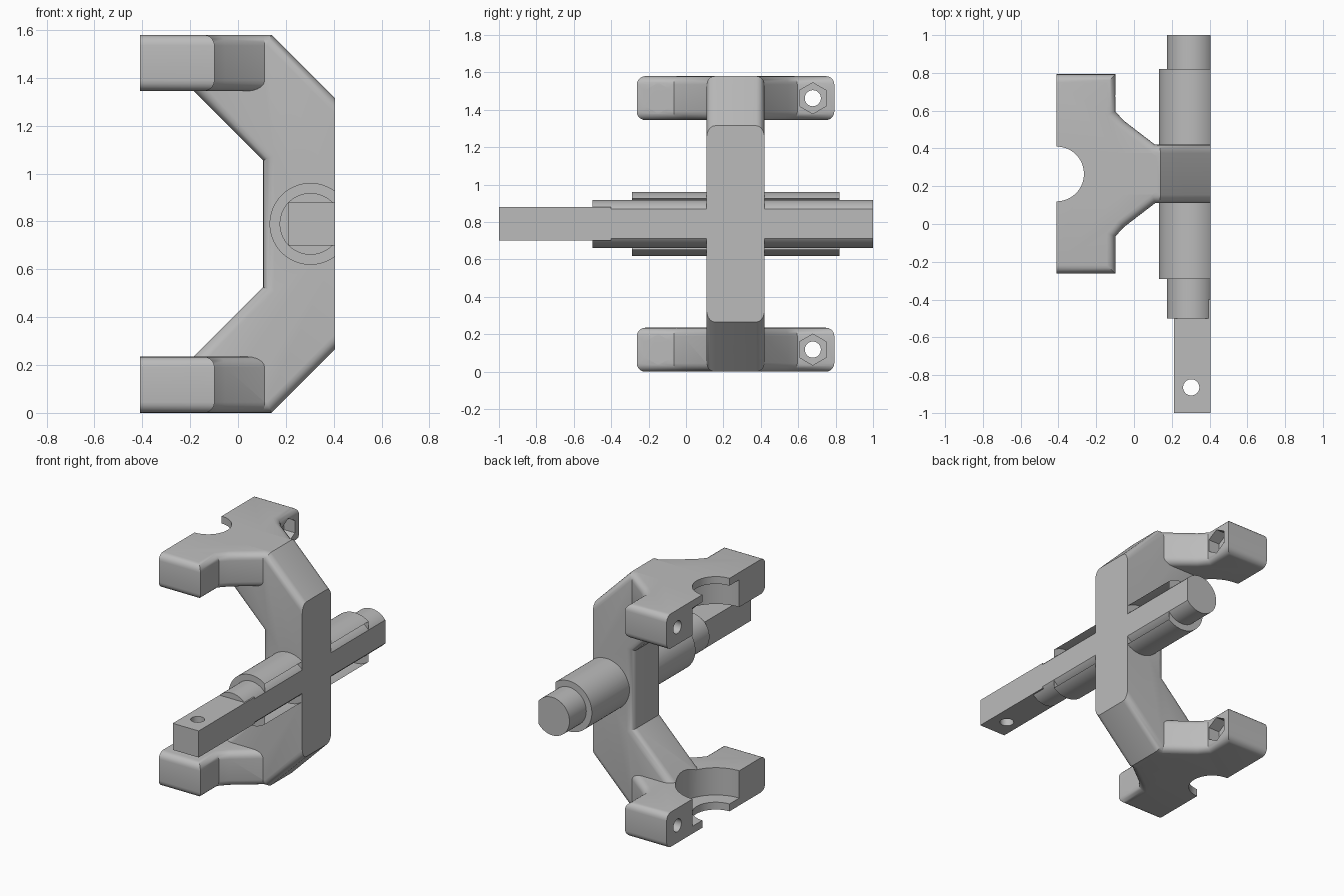
import bpy, bmesh
from mathutils import Vector

old = bpy.data.objects.get("Cube")
if old:
    bpy.data.objects.remove(old, do_unlink=True)

H = 1.58            # overall height
MID = H / 2
YC = 0.265          # centre plane of the yoke
FLAT = 0.405        # outer flat face
BACK = -0.41        # clamp mating face
AX = 0.303          # shaft axis x

grey = bpy.data.materials.new("plain_grey")
grey.use_nodes = True
grey.diffuse_color = (0.5, 0.5, 0.5, 1)
grey.node_tree.nodes["Principled BSDF"].inputs["Base Color"].default_value = (0.5, 0.5, 0.5, 1)


def finish(name, bm):
    bmesh.ops.recalc_face_normals(bm, faces=bm.faces)
    me = bpy.data.meshes.new(name)
    bm.to_mesh(me)
    bm.free()
    me.materials.append(grey)
    ob = bpy.data.objects.new(name, me)
    bpy.context.collection.objects.link(ob)
    return ob


def prism(name, points, offset, edge_rule=None, radius=0.0):
    """Extrude a closed outline by offset, rounding the edges the rule picks."""
    bm = bmesh.new()
    face = bm.faces.new([bm.verts.new(p) for p in points])
    ext = bmesh.ops.extrude_face_region(bm, geom=[face])
    moved = [g for g in ext["geom"] if isinstance(g, bmesh.types.BMVert)]
    bmesh.ops.translate(bm, verts=moved, vec=offset)
    bmesh.ops.recalc_face_normals(bm, faces=bm.faces)
    if edge_rule:
        edges = [e for e in bm.edges if edge_rule(e.verts[0].co, e.verts[1].co)]
        bmesh.ops.bevel(bm, geom=edges, offset=radius, segments=5,
                        profile=0.5, affect='EDGES', clamp_overlap=True)
    return finish(name, bm)


def rod(name, r, a, b, sides=64):
    a, b = Vector(a), Vector(b)
    bm = bmesh.new()
    bmesh.ops.create_cone(bm, cap_ends=True, segments=sides, radius1=r,
                          radius2=r, depth=(b - a).length)
    mat = (b - a).to_track_quat('Z', 'Y').to_matrix().to_4x4()
    mat.translation = (a + b) / 2
    bm.transform(mat)
    return finish(name, bm)


def box(name, lo, hi):
    pts = [(lo[0], lo[1], lo[2]), (hi[0], lo[1], lo[2]),
           (hi[0], hi[1], lo[2]), (lo[0], hi[1], lo[2])]
    return prism(name, pts, (0, 0, hi[2] - lo[2]))


def combine(target, tool, op):
    mod = target.modifiers.new("join", 'BOOLEAN')
    mod.operation = op
    mod.solver = 'EXACT'
    mod.object = tool
    bpy.context.view_layer.objects.active = target
    bpy.ops.object.modifier_apply(modifier=mod.name)
    bpy.data.objects.remove(tool, do_unlink=True)


# C-shaped arm, outline in the xz plane with rounded long edges
lower = [(-0.3, 0), (0.14, 0), (0.455, 0.315)]
inner = [(0.105, 0.525), (-0.3, 0.12)]
outline = (lower + [(x, H - z) for x, z in reversed(lower)]
           + [(x, H - z) for x, z in reversed(inner)] + inner)
yoke = prism("yoke_with_shaft", [(x, YC - 0.155, z) for x, z in outline], (0, 0.31, 0),
             lambda a, b: abs(a.y - b.y) < 1e-4 and max(a.x, b.x) > -0.29, 0.045)

# two clamp heads, outline in the xy plane with rounded rims
half = [(BACK, 0.528), (-0.098, 0.528), (-0.098, 0.33), (-0.053, 0.281), (0.118, 0.15)]
plan = [(x, YC - d) for x, d in half] + [(x, YC + d) for x, d in reversed(half)]


def rim(a, b):
    at_end = abs(a.x - b.x) < 1e-4 and (a.x < BACK + 0.01 or a.x > 0.11)
    return abs(a.z - b.z) < 1e-4 and not at_end


for base in (0, H - 0.235):
    clamp = prism("clamp", [(x, y, base) for x, y in plan], (0, 0, 0.235), rim, 0.045)
    combine(yoke, clamp, 'UNION')

# stepped cross shaft with a square tail
for r, y0, y1 in ((0.171, -0.29, 0.82), (0.129, -0.5, 1.0)):
    combine(yoke, rod("shaft", r, (AX, y0, MID), (AX, y1, MID)), 'UNION')
combine(yoke, box("tail", (0.211, -1, MID - 0.09), (0.45, -0.4, MID + 0.09)), 'UNION')

# flat outer side
combine(yoke, box("flat_cut", (FLAT, -2, -1), (1, 2, 3)), 'DIFFERENCE')

# bore through the clamps, wider between the thin outer lips
for r, z0, z1 in ((0.145, -0.2, H + 0.2), (0.25, 0.05, H - 0.05)):
    combine(yoke, rod("bore", r, (BACK, YC, z0), (BACK, YC, z1), 96), 'DIFFERENCE')

# bolt holes with hexagonal nut pockets
for z in (0.118, H - 0.118):
    for y in (YC - 0.413, YC + 0.413):
        combine(yoke, rod("bolt_cut", 0.043, (-0.6, y, z), (0.1, y, z), 32), 'DIFFERENCE')
        combine(yoke, rod("nut_cut", 0.083, (-0.18, y, z), (0.1, y, z), 6), 'DIFFERENCE')

# pin hole in the square tail
combine(yoke, rod("pin_cut", 0.043, (AX, -0.865, 0.5), (AX, -0.865, 1.1), 32), 'DIFFERENCE')

bpy.ops.object.select_all(action='DESELECT')
yoke.select_set(True)
bpy.context.view_layer.objects.active = yoke
bpy.ops.object.shade_smooth_by_angle(angle=0.52)
